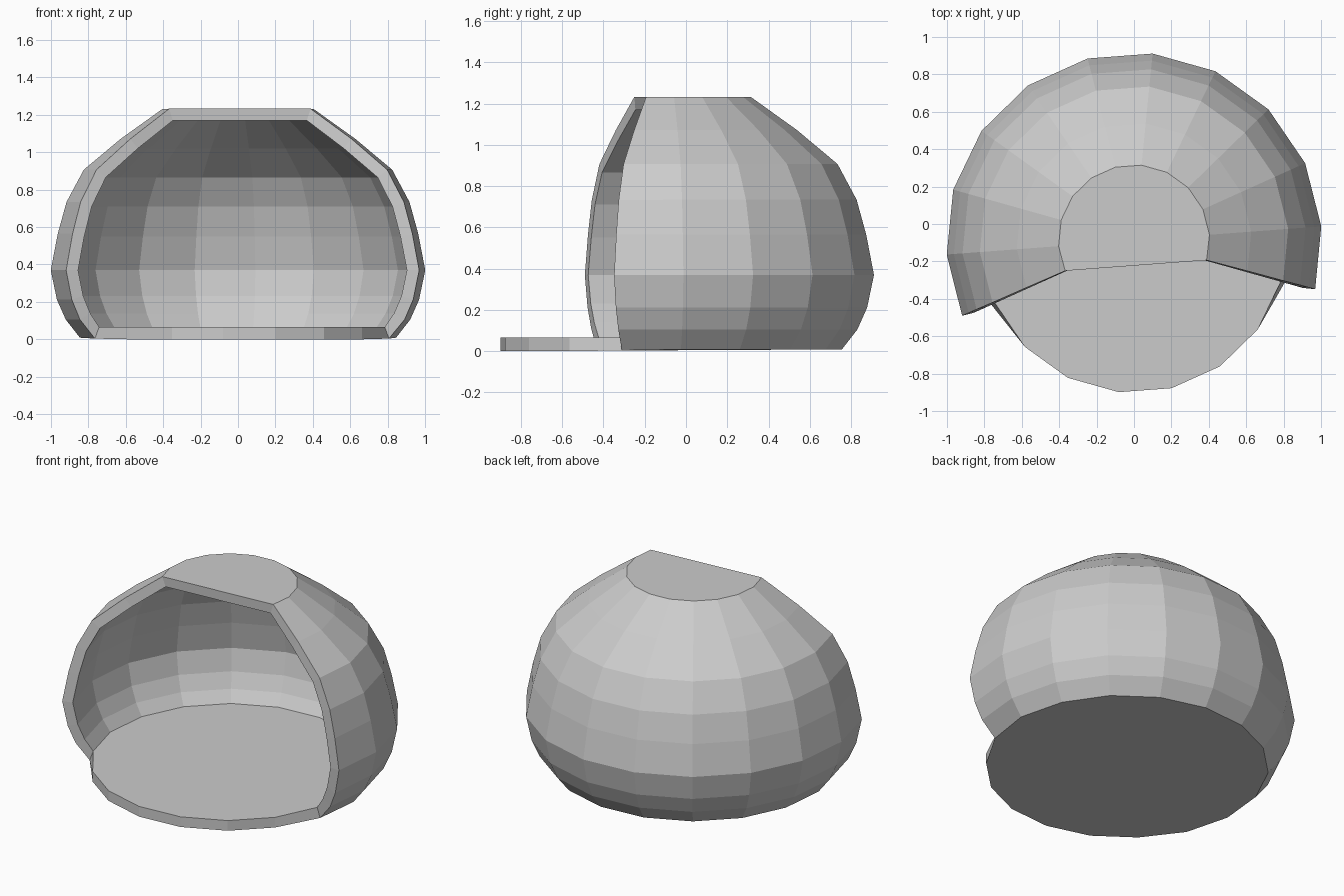
import bpy, bmesh
from math import cos, sin, radians

if "Cube" in bpy.data.objects:
    bpy.data.objects.remove(bpy.data.objects["Cube"])

SIDES = 18          # full floor polygon
WALL_SEGS = 11      # wall covers 11 of the 18 sides, open at the front
START = -15.7       # angle of the right edge of the opening
CENTRE_Y = -0.088
THICK = 0.066

# Inner profile (radius, height), floor edge to roof edge
profile = [(0.815, 0.066), (0.866, 0.138), (0.908, 0.232), (0.938, 0.37),
           (0.902, 0.55), (0.858, 0.71), (0.775, 0.866), (0.588, 1.02),
           (0.382, 1.17)]


def ring(bm, r, z, count):
    pts = []
    for i in range(count):
        a = radians(START + i * 360 / SIDES)
        pts.append(bm.verts.new((r * cos(a), CENTRE_Y + r * sin(a), z)))
    return pts


bm = bmesh.new()
rings = [ring(bm, r, z, SIDES if k == 0 else WALL_SEGS + 1)
         for k, (r, z) in enumerate(profile)]

# Round floor and cut-off roof
bm.faces.new(rings[0][::-1])
bm.faces.new(rings[-1])

# Curved wall
for lo, hi in zip(rings, rings[1:]):
    for i in range(WALL_SEGS):
        bm.faces.new((lo[i], lo[i + 1], hi[i + 1], hi[i]))

mesh = bpy.data.meshes.new("open_dome_shelter")
bm.to_mesh(mesh)
bm.free()
dome = bpy.data.objects.new("open_dome_shelter", mesh)
bpy.context.collection.objects.link(dome)

# Shell thickness, grown outward
shell = dome.modifiers.new("shell", 'SOLIDIFY')
shell.thickness = THICK
shell.offset = 1.0
shell.use_even_offset = False
